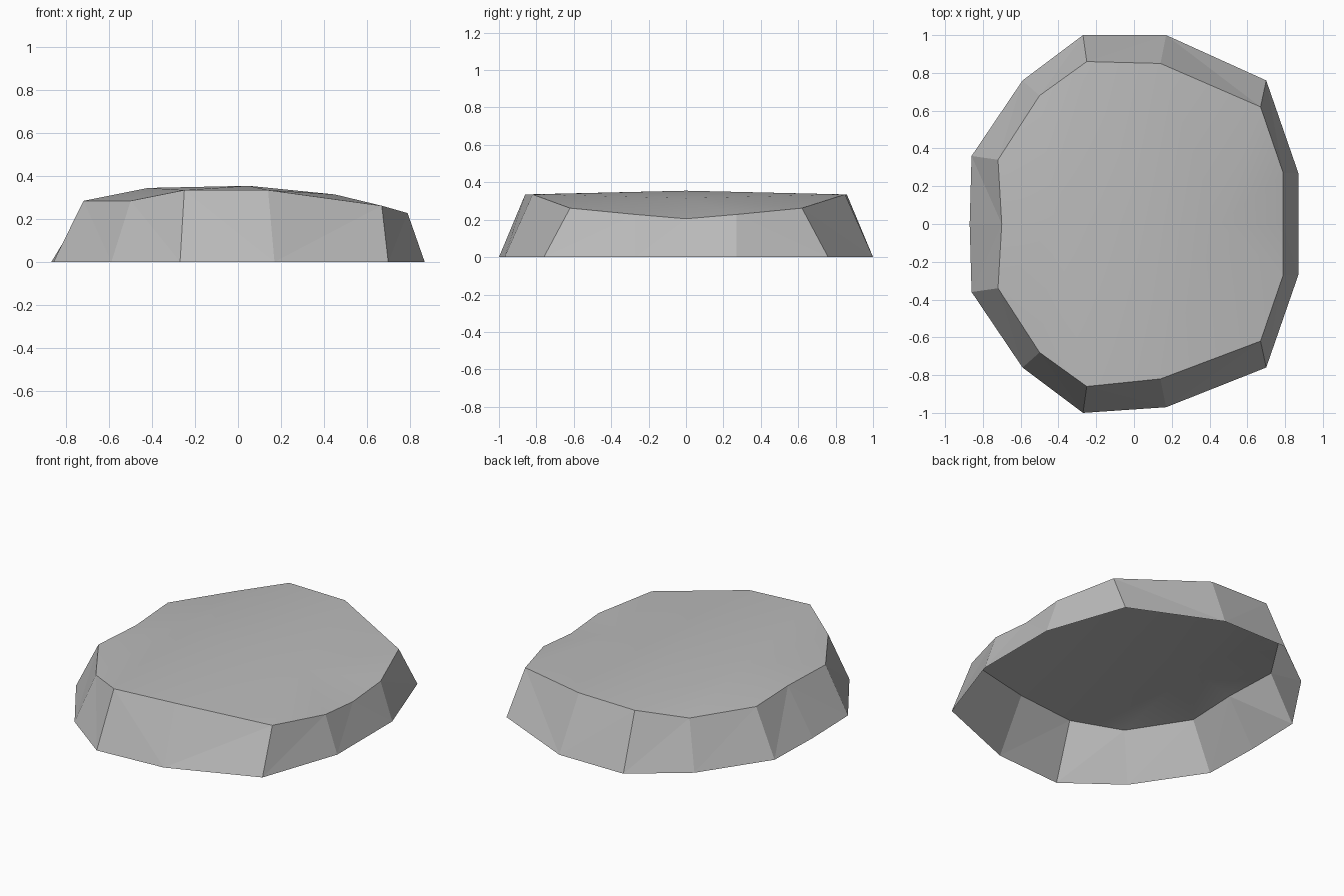
import bpy
import bmesh

cube = bpy.data.objects.get("Cube")
if cube:
    bpy.data.objects.remove(cube, do_unlink=True)

# Plain grey stone
stone = bpy.data.materials.new("grey_stone")
stone.use_nodes = True
grey = (0.5, 0.5, 0.5, 1.0)
stone.diffuse_color = grey
stone.node_tree.nodes["Principled BSDF"].inputs["Base Color"].default_value = grey

# Half outlines from the right end round to the left end: ground line and upper rim
BASE = [(-0.87, 0), (-0.86, 0.36), (-0.59, 0.76), (-0.27, 1.0),
        (0.17, 0.97), (0.70, 0.76), (0.87, 0.27), (0.87, 0)]
RIM = [(-0.70, 0, 0.28), (-0.72, 0.34, 0.285), (-0.5, 0.68, 0.285), (-0.25, 0.86, 0.335),
       (0.14, 0.82, 0.335), (0.67, 0.62, 0.262), (0.79, 0.27, 0.228), (0.79, 0, 0.205)]
# Gentle crown along the middle, and the crown point each rim segment fans to
CROWN = [(-0.42, 0, 0.345), (0.05, 0, 0.355), (0.45, 0, 0.315)]
FAN = [0, 0, 0, 1, 2, 2, 2]
BULGE = 4        # this corner sits a little further out at the back

bm = bmesh.new()


def add_half(side):
    """Walls and top of one half; side is -1 for the front, 1 for the back."""
    def extra(i):
        return 0.03 if side > 0 and i == BULGE else 0

    base = [bm.verts.new((x, side * (y + extra(i)), 0)) for i, (x, y) in enumerate(BASE)]
    rim = [bm.verts.new((x, side * (y + extra(i)), z)) for i, (x, y, z) in enumerate(RIM)]
    crown = [bm.verts.new(p) for p in CROWN]

    def face(verts, smooth):
        f = bm.faces.new(verts if side < 0 else verts[::-1])
        f.smooth = smooth

    for i, peak in enumerate(FAN):
        j = i + 1
        # Wall facets
        if i < BULGE:
            face([base[i], base[j], rim[i]], False)
            face([base[j], rim[j], rim[i]], False)
        else:
            face([base[i], base[j], rim[j]], False)
            face([base[i], rim[j], rim[i]], False)
        # Top facet, and the filler where the fan moves to the next crown point
        face([rim[i], rim[j], crown[peak]], True)
        if i and peak != FAN[i - 1]:
            face([crown[peak - 1], rim[i], crown[peak]], True)


for side in (-1, 1):
    add_half(side)

# Join the halves along the middle; the underside stays open
bmesh.ops.remove_doubles(bm, verts=bm.verts[:], dist=0.001)
mesh = bpy.data.meshes.new("flat_rock")
bm.to_mesh(mesh)
bm.free()
mesh.materials.append(stone)
rock = bpy.data.objects.new("flat_rock", mesh)
bpy.context.collection.objects.link(rock)
